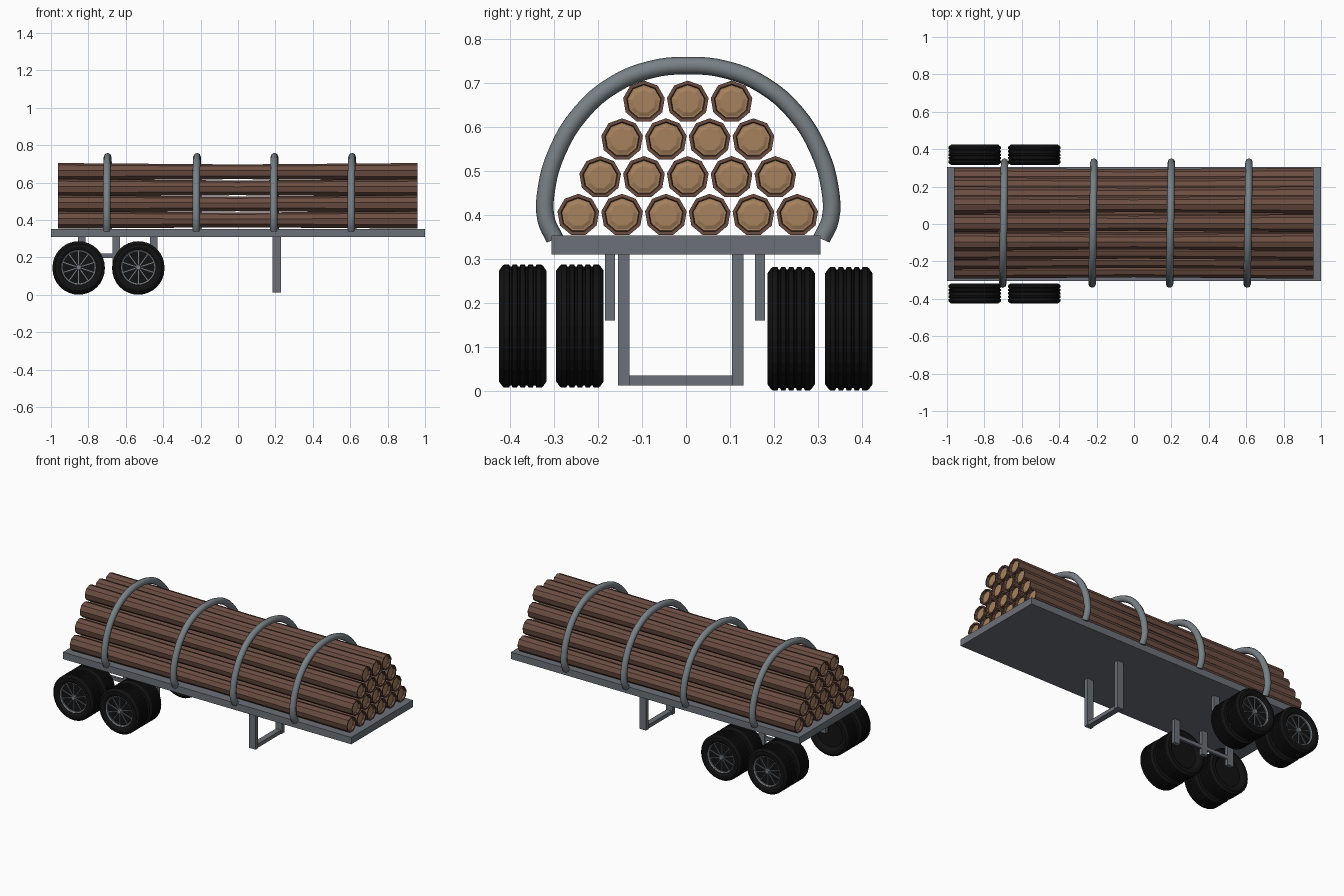
import bpy, bmesh, math
from mathutils import Matrix, Vector

if "Cube" in bpy.data.objects:
    bpy.data.objects.remove(bpy.data.objects["Cube"])


def material(name, rgb):
    m = bpy.data.materials.new(name)
    m.diffuse_color = (*rgb, 1)
    m.use_nodes = True
    m.node_tree.nodes["Principled BSDF"].inputs["Base Color"].default_value = m.diffuse_color
    return m


STEEL = material("painted_steel", (0.15, 0.165, 0.19))
PIPE = material("hoop_steel", (0.19, 0.22, 0.24))
RUBBER = material("rubber", (0.006, 0.006, 0.006))
BARK = material("bark", (0.15, 0.075, 0.055))
WOOD = material("cut_wood", (0.38, 0.22, 0.11))


def finish(bm, name, mats):
    bmesh.ops.recalc_face_normals(bm, faces=bm.faces)
    me = bpy.data.meshes.new(name)
    bm.to_mesh(me)
    bm.free()
    for m in mats:
        me.materials.append(m)
    return me


def place(me, name, loc=(0, 0, 0), rot_z=0):
    ob = bpy.data.objects.new(name, me)
    ob.location = loc
    ob.rotation_euler.z = rot_z
    bpy.context.collection.objects.link(ob)
    return ob


def box(name, x0, x1, y0, y1, z0, z1, mat=STEEL):
    bm = bmesh.new()
    bmesh.ops.create_cube(bm, size=1, matrix=Matrix.Translation(
        ((x0 + x1) / 2, (y0 + y1) / 2, (z0 + z1) / 2)) @ Matrix.Diagonal((x1 - x0, y1 - y0, z1 - z0, 1)))
    return place(finish(bm, name, [mat]), name)


def lathe(name, profile, sides, mats, pick=lambda i: 0, turn=0.0):
    """Revolve (radius, x) points about the x axis and cap both ends."""
    bm = bmesh.new()
    rings = []
    for r, x in profile:
        rings.append([bm.verts.new((x, r * math.cos(turn + 2 * math.pi * k / sides),
                                    r * math.sin(turn + 2 * math.pi * k / sides))) for k in range(sides)])
    for i in range(len(rings) - 1):
        a, b = rings[i], rings[i + 1]
        for k in range(sides):
            j = (k + 1) % sides
            bm.faces.new((a[k], a[j], b[j], b[k])).material_index = pick(i)
    bm.faces.new(rings[0]).material_index = pick(0)
    bm.faces.new(rings[-1]).material_index = pick(len(rings) - 2)
    return finish(bm, name, mats)


# Flat deck
box("deck", -1, 1, -0.306, 0.306, 0.31, 0.353)

# Logs: waisted, with a bark rim around recessed cut ends
end = [(0.026, 0.949), (0.034, 0.946), (0.038, 0.946), (0.040, 0.961), (0.048, 0.961)]
log_profile = [(r, -x) for r, x in end] + [(0.0405, 0)] + end[::-1]
log_mesh = lathe("log", log_profile, 9, [BARK, WOOD],
                 lambda i: 1 if i < 2 or i >= len(log_profile) - 3 else 0, math.pi / 2)
for row, count in enumerate((6, 5, 4, 3)):
    for k in range(count):
        place(log_mesh, f"log_{row}_{k}",
              (-0.002, 0.004 + (k - (count - 1) / 2) * 0.0995, 0.3995 + row * 0.0858))

# Hoops over the load
half = [(0.303, 0.345), (0.323, 0.39), (0.322, 0.46), (0.297, 0.545),
        (0.245, 0.63), (0.17, 0.695), (0.085, 0.73)]
arch = [(-y, z) for y, z in half] + [(0, 0.739)] + half[::-1]
for n, x in enumerate((-0.697, -0.219, 0.195, 0.61)):
    cu = bpy.data.curves.new("hoop", 'CURVE')
    cu.dimensions = '3D'
    cu.bevel_depth = 0.02
    cu.bevel_resolution = 2
    cu.resolution_u = 4
    cu.use_fill_caps = True
    sp = cu.splines.new('BEZIER')
    sp.bezier_points.add(len(arch) - 1)
    for p, (y, z) in zip(sp.bezier_points, arch):
        p.co = (x + 0.015 * y, y + 0.005, z)
        p.handle_left_type = p.handle_right_type = 'AUTO'
    cu.materials.append(PIPE)
    ob = place(cu, f"hoop_{n}")
    bpy.ops.object.select_all(action='DESELECT')
    ob.select_set(True)
    bpy.context.view_layer.objects.active = ob
    bpy.ops.object.convert(target='MESH')
    bpy.ops.object.shade_smooth_by_angle(angle=math.radians(50))

# Tyre with grooved tread and a dished wheel face
side = [(0.02, 0.034), (0.088, 0.034), (0.095, 0.047), (0.108, 0.054), (0.126, 0.054), (0.137, 0.046)]
tread = [(0.14, -0.042)]
for g in (-0.027, -0.009, 0.009, 0.027):
    tread += [(0.14, g - 0.004), (0.135, g - 0.002), (0.135, g + 0.002), (0.14, g + 0.004)]
tread.append((0.14, 0.042))
tyre_mesh = lathe("tyre", [(r, -x) for r, x in side] + tread + side[::-1], 32, [RUBBER])

# Spokes, rim ring and hub, set inside the dish
bm = bmesh.new()
for k in range(10):
    bmesh.ops.create_cube(bm, size=1, matrix=Matrix.Rotation(2 * math.pi * k / 10, 4, 'X')
                          @ Matrix.Translation((0.036, 0, 0.052)) @ Matrix.Diagonal((0.010, 0.005, 0.076, 1)))
bmesh.ops.create_cone(bm, cap_ends=True, segments=12, radius1=0.018, radius2=0.013, depth=0.016,
                      matrix=Matrix.Translation((0.04, 0, 0)) @ Matrix.Rotation(math.pi / 2, 4, 'Y'))
spoke_mesh = finish(bm, "spokes", [PIPE])
rim_mesh = lathe("rim", [(0.086, 0.033), (0.086, 0.042), (0.092, 0.046), (0.094, 0.044)], 32, [PIPE])
bm = bmesh.new()
bm.from_mesh(rim_mesh)
bmesh.ops.delete(bm, geom=[f for f in bm.faces if len(f.verts) > 4], context='FACES')
bm.to_mesh(rim_mesh)
bm.free()

# Four pairs of wheels, facing outward
for axle, x in (("rear", -0.852), ("fore", -0.533)):
    for y, z in ((-0.371, 0.147), (-0.241, 0.147), (0.239, 0.141), (0.370, 0.141)):
        rot = math.copysign(math.pi / 2, y)
        for me, part in ((tyre_mesh, "tyre"), (spoke_mesh, "spokes"), (rim_mesh, "rim")):
            place(me, f"{axle}_{part}_{y}", (x, y, z), rot)

# Suspension posts joined by a bar along each side
for s, y0, y1 in (("front", -0.184, -0.161), ("back", 0.157, 0.180)):
    for n, x in enumerate((-0.835, -0.65, -0.45)):
        box(f"{s}_post_{n}", x - 0.02, x + 0.02, y0, y1, 0.16, 0.315)
    box(f"{s}_post_bar", -0.835, -0.45, y0 + 0.004, y1 - 0.004, 0.198, 0.22)

# Landing legs with a foot bar
box("front_landing_leg", 0.185, 0.23, -0.154, -0.128, 0.012, 0.315)
box("back_landing_leg", 0.185, 0.23, 0.105, 0.131, 0.012, 0.315)
box("landing_foot_bar", 0.19, 0.225, -0.13, 0.107, 0.012, 0.035)
